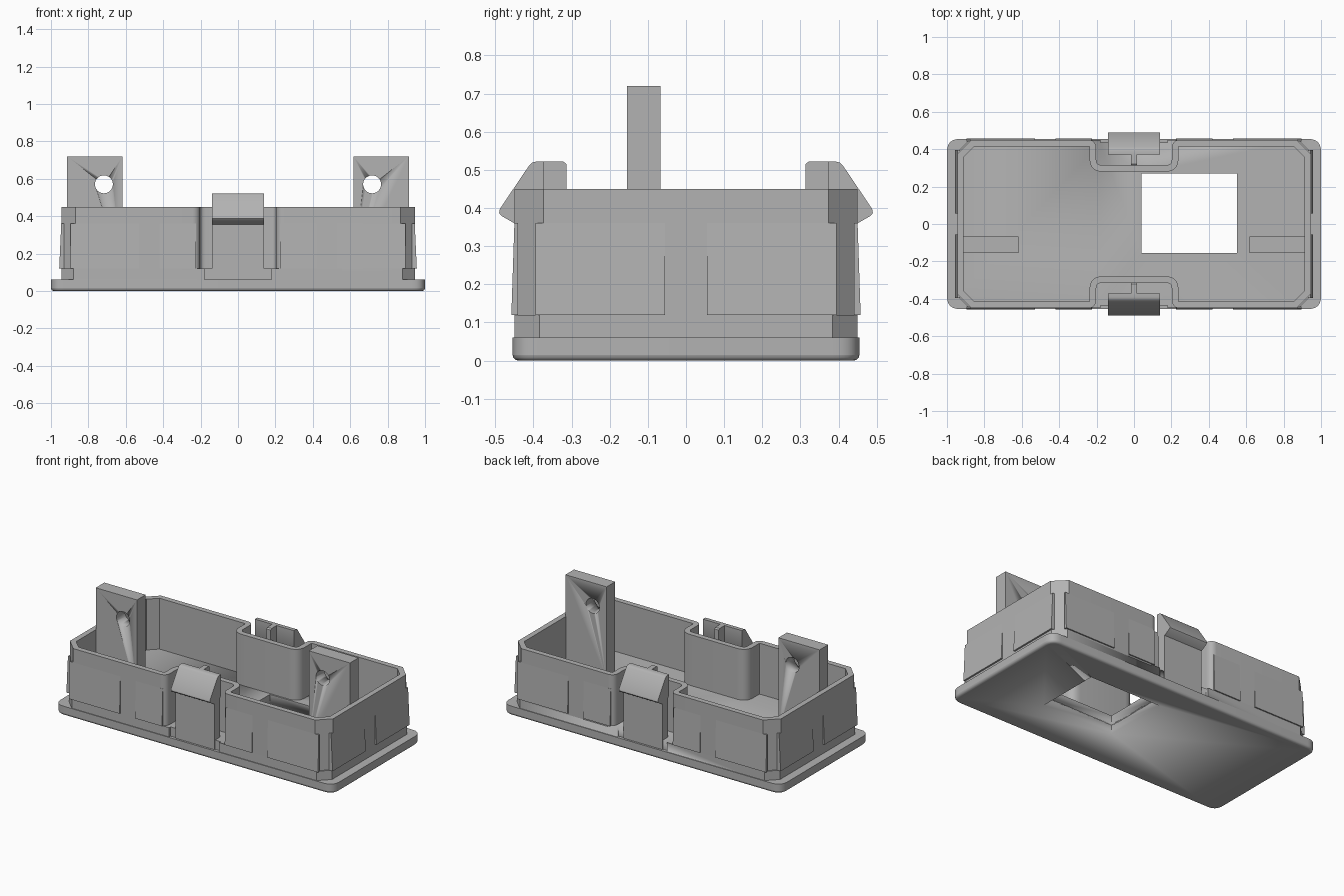
import bpy, bmesh, math
from mathutils import Vector

cube = bpy.data.objects.get("Cube")
if cube:
    bpy.data.objects.remove(cube, do_unlink=True)

grey = bpy.data.materials.new("plain grey plastic")
grey.use_nodes = True
COLOUR = (0.45, 0.45, 0.45, 1)
grey.diffuse_color = COLOUR
grey.node_tree.nodes["Principled BSDF"].inputs["Base Color"].default_value = COLOUR


def finish(name, bm):
    """Turn a bmesh into a shaded object."""
    bmesh.ops.recalc_face_normals(bm, faces=bm.faces)
    mesh = bpy.data.meshes.new(name)
    bm.to_mesh(mesh)
    bm.free()
    mesh.materials.append(grey)
    ob = bpy.data.objects.new(name, mesh)
    bpy.context.collection.objects.link(ob)
    bpy.ops.object.select_all(action='DESELECT')
    ob.select_set(True)
    bpy.context.view_layer.objects.active = ob
    bpy.ops.object.shade_smooth_by_angle(angle=math.radians(35))
    return ob


def prism(name, pts, axis, lo, hi):
    """Extrude a 2D profile along one axis from lo to hi."""
    place = {'X': lambda a, b, t: (t, a, b),
             'Y': lambda a, b, t: (a, t, b),
             'Z': lambda a, b, t: (a, b, t)}[axis]
    bm = bmesh.new()
    low, high = ([bm.verts.new(place(a, b, t)) for a, b in pts] for t in (lo, hi))
    bm.faces.new(low)
    bm.faces.new(high)
    for i in range(len(pts)):
        j = (i + 1) % len(pts)
        bm.faces.new((low[i], low[j], high[j], high[i]))
    return finish(name, bm)


def rect(x0, x1, y0, y1):
    return [(x0, y0), (x1, y0), (x1, y1), (x0, y1)]


def round_corners(corners, segments):
    """Closed outline from (x, y, radius) corners; curve by quadratic blend."""
    out, n = [], len(corners)
    for i, (x, y, r) in enumerate(corners):
        p = Vector((x, y))
        a, b = (Vector(corners[k % n][:2]) for k in (i - 1, i + 1))
        start, end = p + (a - p).normalized() * r, p + (b - p).normalized() * r
        steps = segments if r < 0.065 else 1
        if segments > 8:
            steps = segments
        for s in range(steps + 1):
            t = s / steps
            out.append(start * (1 - t) ** 2 + p * 2 * t * (1 - t) + end * t * t)
    return out


def offset(pts, d):
    """Move a closed outline sideways with mitred corners."""
    out, n = [], len(pts)
    for i, p in enumerate(pts):
        u, v = (p - pts[i - 1]).normalized(), (pts[(i + 1) % n] - p).normalized()
        m = Vector((u.y + v.y, -u.x - v.x)).normalized()
        out.append(p + m * d / max(m.dot(Vector((u.y, -u.x))), 0.3))
    return out


def cut(target, cutter):
    cutter.hide_render = True
    bpy.context.view_layer.objects.active = target
    mod = target.modifiers.new("cut", 'BOOLEAN')
    mod.operation, mod.solver, mod.object = 'DIFFERENCE', 'EXACT', cutter
    bpy.ops.object.modifier_apply(modifier=mod.name)
    bpy.data.objects.remove(cutter, do_unlink=True)


def mirrored(corners):
    """Counter-clockwise full loop from the corners of the +x +y quarter."""
    q1 = corners
    q2 = [(-x, y, r) for x, y, r in reversed(q1)]
    return q1 + q2 + [(-x, -y, r) for x, y, r in q1 + q2]


# Base flange with rounded lower rim
rim = round_corners(mirrored([(1, 0.455, 0.07)]), 9)
flange = prism("base_flange", rim, 'Z', 0, 0.06)
bm = bmesh.new()
bm.from_mesh(flange.data)
lower = [e for e in bm.edges if all(v.co.z < 0.001 for v in e.verts)]
bmesh.ops.bevel(bm, geom=lower, offset=0.015, segments=3, profile=0.5, affect='EDGES')
bm.to_mesh(flange.data)
bm.free()

# Raised floor inside the flange
floor = prism("floor_plate", round_corners(mirrored([(0.945, 0.45, 0.066)]), 1), 'Z', 0.05, 0.12)
for side in (-1, 1):
    cut(floor, prism("latch_recess", rect(-0.18, 0.18, side * 0.435, side * 0.5), 'Z', 0.06, 0.2))
for part in (flange, floor):
    cut(part, prism("window_cutter", rect(0.04, 0.55, -0.155, 0.27), 'Z', -0.1, 0.3))

# Perimeter wall that folds inward around the two latches
centre = round_corners(mirrored([(0.9275, 0.4325, 0.066), (0.22, 0.4325, 0.026),
                                 (0.22, 0.2975, 0.05)]), 6)
loops = [offset(centre, d) for d in (0.0175, -0.0175)]
bm = bmesh.new()
rings = [[bm.verts.new((p.x, p.y, z)) for p in loop]
         for loop, z in ((loops[0], 0.11), (loops[0], 0.45), (loops[1], 0.45), (loops[1], 0.11))]
for k in range(4):
    a, b = rings[k], rings[(k + 1) % 4]
    for i in range(len(a)):
        j = (i + 1) % len(a)
        bm.faces.new((a[i], a[j], b[j], b[i]))
finish("perimeter_wall", bm)

# Thin tapered grip pads on the outside of the walls
for sx in (-1, 1):
    for sy in (-1, 1):
        end_pad = [(sx * 0.93, 0.12), (sx * 0.956, 0.12), (sx * 0.945, 0.36), (sx * 0.93, 0.36)]
        prism("end_grip_pad", end_pad, 'Y', sy * 0.055, sy * 0.395)
        side_pad = [(sy * 0.44, 0.12), (sy * 0.458, 0.12), (sy * 0.45, 0.36), (sy * 0.44, 0.36)]
        for x0, x1 in ((0.225, 0.42), (0.53, 0.895)):
            prism("side_grip_pad", side_pad, 'X', sx * x0, sx * x1)

# Snap latches, front and back
for side, label in ((-1, "front"), (1, "back")):
    hook = [(0.385, 0.055), (0.442, 0.055), (0.442, 0.355), (0.485, 0.38), (0.49, 0.387),
            (0.488, 0.398), (0.411, 0.512), (0.403, 0.519), (0.392, 0.522), (0.372, 0.522),
            (0.372, 0.39), (0.385, 0.37)]
    prism(label + "_latch", [(side * y, z) for y, z in hook], 'X', -0.14, 0.14)
    rib = [(0.305, 0.115), (0.39, 0.115), (0.39, 0.522), (0.322, 0.522), (0.313, 0.515),
           (0.313, 0.45), (0.305, 0.44)]
    prism(label + "_latch_rib", [(side * y, z) for y, z in rib], 'X', -0.016, 0.016)

# Upright mounting tabs with screw holes
for side, label in ((-1, "right"), (1, "left")):
    tab = prism(label + "_mounting_tab", rect(side * 0.617, side * 0.913, 0.11, 0.72), 'Y', -0.155, -0.067)
    hole = [(side * 0.717 + 0.048 * math.cos(a), 0.57 + 0.048 * math.sin(a))
            for a in (math.tau * i / 32 for i in range(32))]
    cut(tab, prism("screw_hole_cutter", hole, 'Y', -0.3, 0.1))
